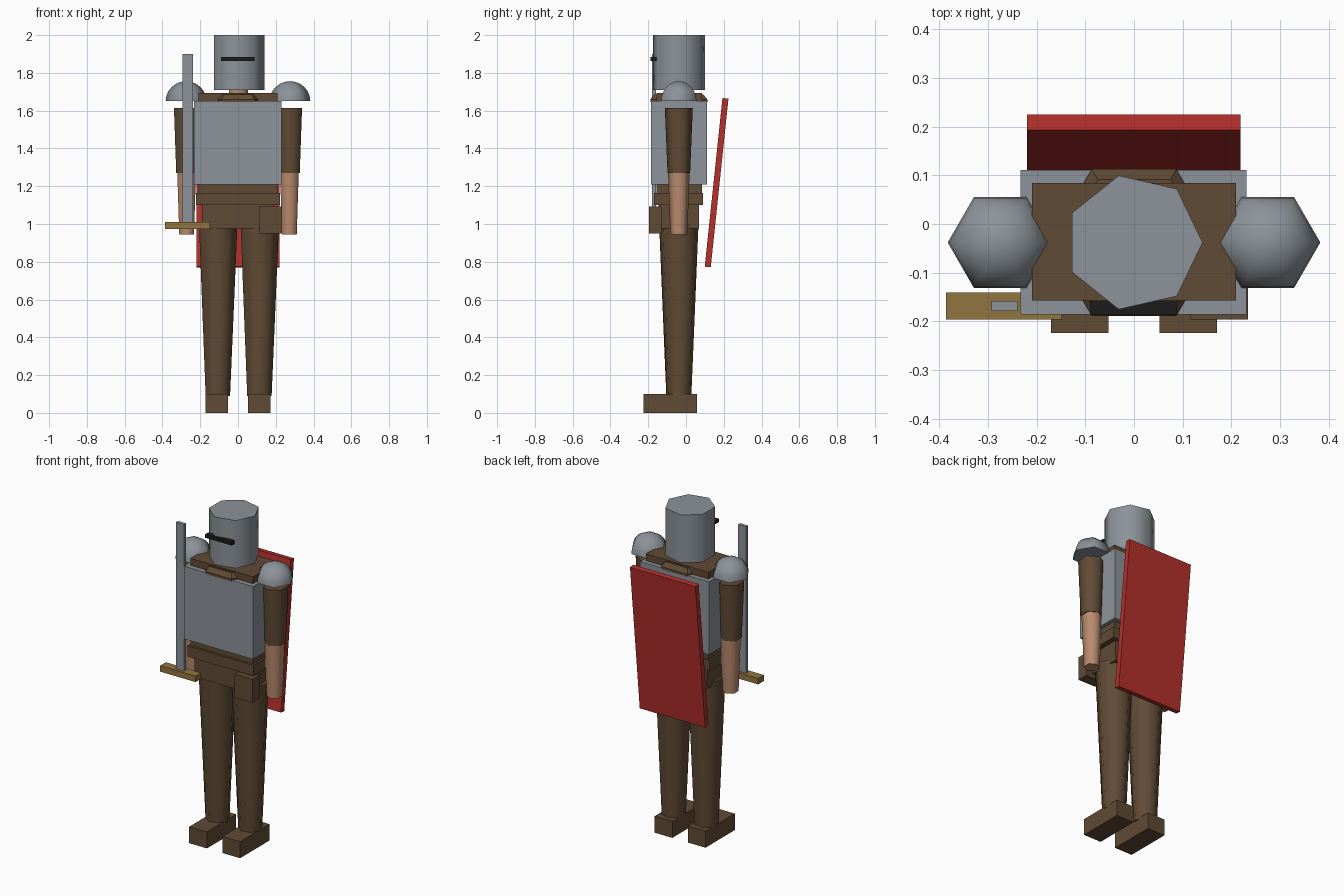
import bpy, bmesh
from math import radians, sin, cos, pi
from mathutils import Vector, Matrix

cube = bpy.data.objects.get("Cube")
if cube:
    bpy.data.objects.remove(cube, do_unlink=True)


def material(name, rgb):
    m = bpy.data.materials.new(name)
    m.use_nodes = True
    m.diffuse_color = (*rgb, 1)
    m.node_tree.nodes["Principled BSDF"].inputs["Base Color"].default_value = (*rgb, 1)
    return m


steel = material("steel", (0.262, 0.292, 0.319))
leather = material("brown leather", (0.117, 0.070, 0.036))
red = material("shield red", (0.456, 0.030, 0.025))
skin = material("skin", (0.485, 0.254, 0.156))
brass = material("brass", (0.287, 0.178, 0.051))
black = material("black", (0.012, 0.012, 0.012))

MID = -0.038  # depth of the body axis


def finish(name, bm, mat, smooth=False):
    bmesh.ops.recalc_face_normals(bm, faces=bm.faces)
    mesh = bpy.data.meshes.new(name)
    bm.to_mesh(mesh)
    bm.free()
    mesh.materials.append(mat)
    ob = bpy.data.objects.new(name, mesh)
    bpy.context.collection.objects.link(ob)
    if smooth:
        bpy.ops.object.select_all(action="DESELECT")
        ob.select_set(True)
        bpy.context.view_layer.objects.active = ob
        bpy.ops.object.shade_smooth_by_angle(angle=radians(62))
    return ob


def box(name, x, y, z, mat, tilt=0):
    """Block given by its (low, high) range on each axis."""
    low, high = map(Vector, zip(x, y, z))
    bm = bmesh.new()
    bmesh.ops.create_cube(bm, size=1)
    bmesh.ops.scale(bm, vec=high - low, verts=bm.verts)
    bmesh.ops.rotate(bm, matrix=Matrix.Rotation(radians(tilt), 3, "X"), verts=bm.verts)
    bmesh.ops.translate(bm, vec=(low + high) / 2, verts=bm.verts)
    return finish(name, bm, mat)


def tube(name, x, sides, rings, mat, turn=0, smooth=True):
    """Upright lathe through (radius, z) rings, capped at both ends."""
    bm = bmesh.new()
    loops = []
    for r, z in rings:
        angles = [turn + 2 * pi * i / sides for i in range(sides)]
        loops.append([bm.verts.new((x + r * cos(a), MID + r * sin(a), z)) for a in angles])
    for a, b in zip(loops, loops[1:]):
        for i in range(sides):
            j = (i + 1) % sides
            bm.faces.new((a[i], a[j], b[j], b[i]))
    bm.faces.new(loops[0])
    bm.faces.new(loops[-1])
    bmesh.ops.remove_doubles(bm, verts=bm.verts, dist=0.0005)
    return finish(name, bm, mat, smooth)


# Head
tube("helmet", 0, 7, [(0.141, 1.71), (0.141, 2.0)], steel)
box("visor_slit", (-0.09, 0.088), (-0.187, -0.157), (1.863, 1.884), black)
tube("neck", 0, 7, [(0.054, 1.66), (0.054, 1.75)], skin)

# Torso
box("tunic", (-0.21, 0.21), (-0.157, 0.084), (1.10, 1.694), leather)
box("breastplate", (-0.233, 0.231), (-0.186, 0.111), (1.21, 1.652), steel)
tube("collar", 0, 6, [(0.174, 1.645), (0.174, 1.66), (0.15, 1.686)], leather, smooth=False)
box("belt", (-0.222, 0.222), (-0.170, 0.090), (1.10, 1.165), leather)
box("hips", (-0.19, 0.19), (-0.145, 0.070), (0.975, 1.11), leather)
box("pouch", (0.115, 0.234), (-0.196, -0.13), (0.95, 1.093), leather)

# Limbs
for side, s in (("left", 1), ("right", -1)):
    dome = [(0.108 * cos(radians(a)), 1.65 + 0.106 * sin(radians(a))) for a in range(0, 91, 15)]
    tube(side + "_pauldron", s * 0.275, 6, dome, steel)
    tube(side + "_sleeve", s * 0.275, 6, [(0.06, 1.27), (0.074, 1.615)], leather, pi / 2)
    tube(side + "_forearm", s * 0.272, 6, [(0.045, 0.945), (0.057, 1.27)], skin, pi / 2)
    tube(side + "_leg", s * 0.11, 7, [(0.068, 0.09), (0.107, 1.0)], leather)
    box(side + "_foot", sorted((s * 0.052, s * 0.171)), (-0.224, 0.057), (0, 0.1), leather)

# Sword held upright at the right hand
box("sword_blade", (-0.293, -0.239), (-0.179, -0.158), (1.0, 1.9), steel)
box("sword_guard", (-0.386, -0.148), (-0.196, -0.141), (0.974, 1.01), brass)

# Shield leaning behind the back
box("shield", (-0.22, 0.219), (0.146, 0.178), (0.77, 1.668), red, tilt=-6)
